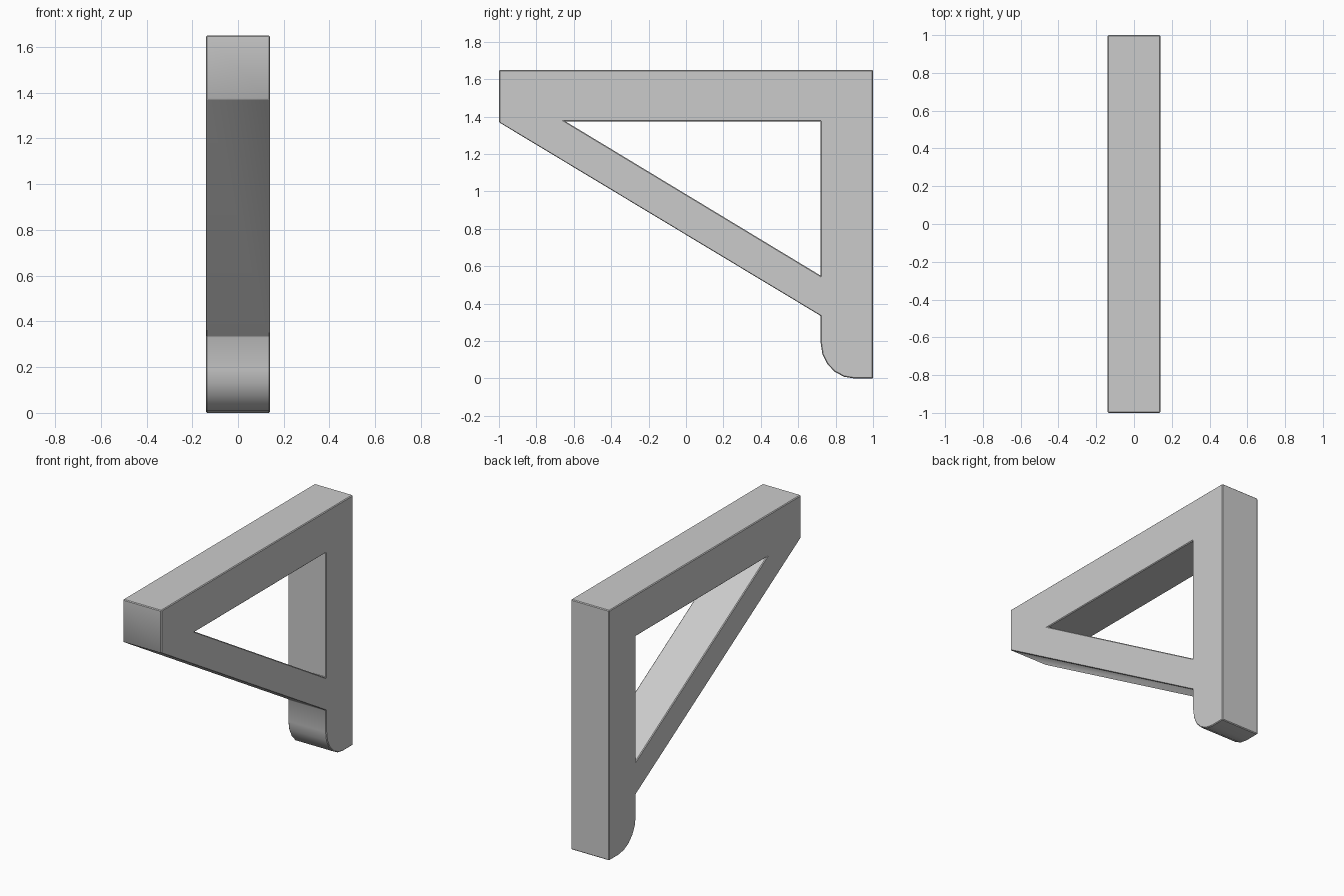
import bpy, bmesh, math

if "Cube" in bpy.data.objects:
    bpy.data.objects.remove(bpy.data.objects["Cube"])

HALF_W = 0.14

# Side profile points (y, z)
back_top, back_foot = (1.0, 1.65), (1.0, 0.0)
tip_top, tip_low = (-1.0, 1.65), (-1.0, 1.37)
hole_tip, hole_top, hole_low = (-0.645, 1.375), (0.72, 1.375), (0.72, 0.55)
brace_foot = (0.72, 0.335)

# Rounded foot of the post
foot = [(0.9 - 0.18 * math.cos(a), 0.19 - 0.19 * math.sin(a))
        for a in (math.radians(90) * i / 5 for i in range(6))]

# Three joined bars: shelf arm, wall post, diagonal brace
bars = [
    [tip_top, tip_low, hole_tip, hole_top, back_top],
    [back_top, hole_top, hole_low, brace_foot, *foot, back_foot],
    [tip_low, brace_foot, hole_low, hole_tip],
]

bm = bmesh.new()
verts = {}
for bar in bars:
    for p in bar:
        if p not in verts:
            verts[p] = bm.verts.new((-HALF_W, p[0], p[1]))
    bm.faces.new([verts[p] for p in bar])

# Extrude across the width
ext = bmesh.ops.extrude_face_region(bm, geom=bm.faces[:], use_keep_orig=True)
moved = [g for g in ext["geom"] if isinstance(g, bmesh.types.BMVert)]
bmesh.ops.translate(bm, verts=moved, vec=(2 * HALF_W, 0, 0))
bmesh.ops.recalc_face_normals(bm, faces=bm.faces[:])

mesh = bpy.data.meshes.new("shelf_bracket")
bm.to_mesh(mesh)
bm.free()
bracket = bpy.data.objects.new("shelf_bracket", mesh)
bpy.context.collection.objects.link(bracket)

# Small chamfer on the sharp edges
bevel = bracket.modifiers.new("edge_chamfer", "BEVEL")
bevel.width = 0.011
bevel.segments = 1
bevel.limit_method = "ANGLE"
bevel.angle_limit = math.radians(30)

bpy.context.view_layer.objects.active = bracket
bracket.select_set(True)
bpy.ops.object.modifier_apply(modifier=bevel.name)
bpy.ops.object.shade_smooth_by_angle(angle=math.radians(30))
